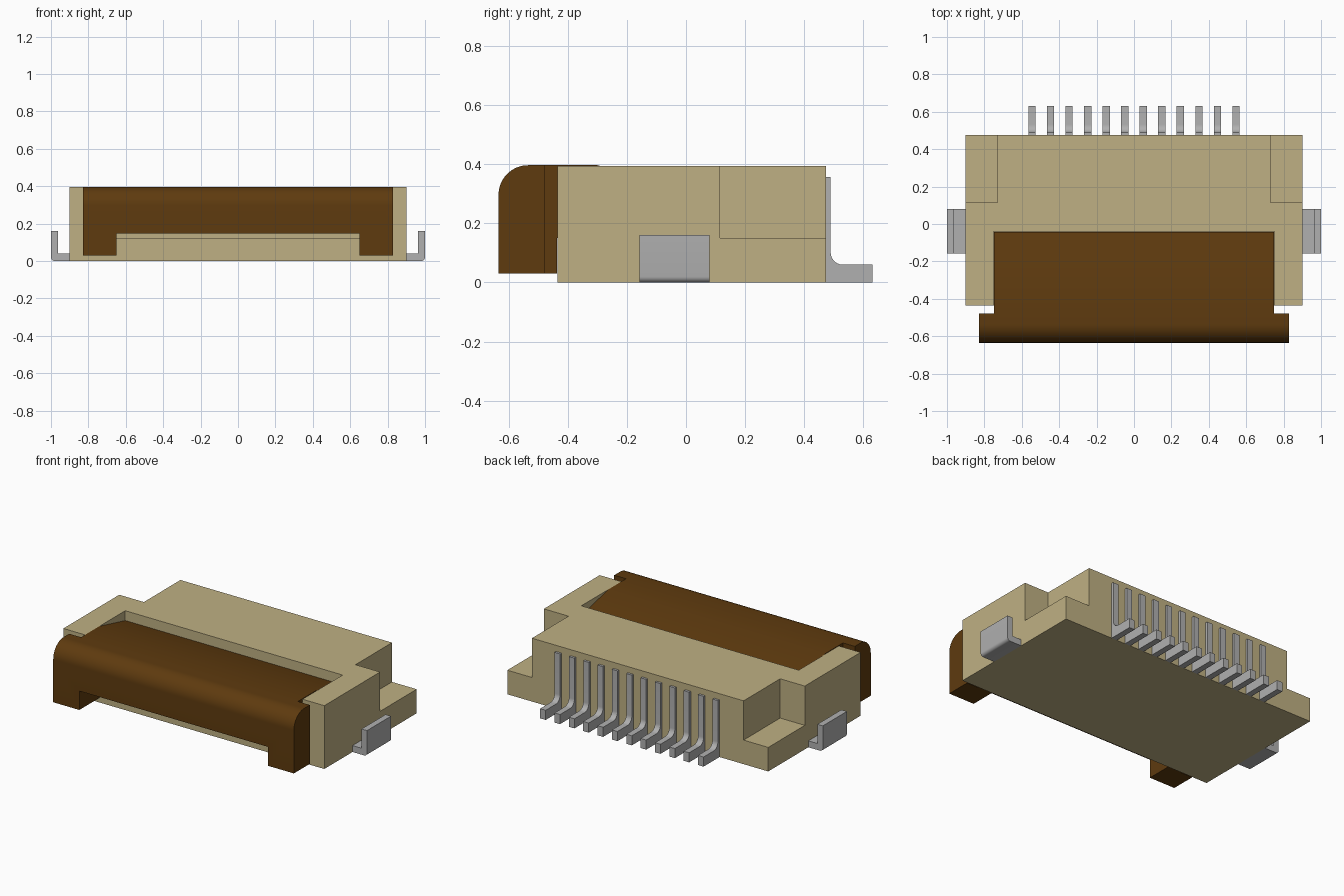
import bpy, bmesh, math
from mathutils import Vector

cube = bpy.data.objects.get("Cube")
if cube:
    bpy.data.objects.remove(cube, do_unlink=True)


def material(name, rgb):
    m = bpy.data.materials.new(name)
    m.use_nodes = True
    m.diffuse_color = (*rgb, 1)
    bsdf = next(n for n in m.node_tree.nodes if n.type == 'BSDF_PRINCIPLED')
    bsdf.inputs["Base Color"].default_value = (*rgb, 1)
    bsdf.inputs["Roughness"].default_value = 0.6
    return m


TAN = material("tan_plastic", (0.52, 0.434, 0.227))
BROWN = material("brown_plastic", (0.113, 0.043, 0.0045))
METAL = material("grey_metal", (0.434, 0.434, 0.434))


def prism(name, profile, lo, hi, mat, axis="X"):
    """Extrude a closed profile along X (points are y, z) or Y (points are x, z)."""
    bm = bmesh.new()
    if axis == "X":
        pts, move = [(lo, a, b) for a, b in profile], Vector((hi - lo, 0, 0))
    else:
        pts, move = [(a, lo, b) for a, b in profile], Vector((0, hi - lo, 0))
    face = bm.faces.new([bm.verts.new(p) for p in pts])
    ext = bmesh.ops.extrude_face_region(bm, geom=[face])
    bmesh.ops.translate(bm, vec=move, verts=[v for v in ext["geom"] if isinstance(v, bmesh.types.BMVert)])
    bmesh.ops.recalc_face_normals(bm, faces=bm.faces)
    mesh = bpy.data.meshes.new(name)
    bm.to_mesh(mesh)
    bm.free()
    obj = bpy.data.objects.new(name, mesh)
    mesh.materials.append(mat)
    bpy.context.collection.objects.link(obj)
    return obj


def box(name, x, y, z, mat):
    return prism(name, [(y[0], z[0]), (y[1], z[0]), (y[1], z[1]), (y[0], z[1])], x[0], x[1], mat)


def activate(obj):
    bpy.ops.object.select_all(action='DESELECT')
    obj.select_set(True)
    bpy.context.view_layer.objects.active = obj


def cut(obj, x, y, z):
    """Remove a box-shaped volume from an object."""
    cutter = box("cutter", x, y, z, obj.data.materials[0])
    cutter.hide_render = True
    mod = obj.modifiers.new("cut", 'BOOLEAN')
    mod.operation, mod.solver, mod.object = 'DIFFERENCE', 'EXACT', cutter
    activate(obj)
    bpy.ops.object.modifier_apply(modifier=mod.name)
    bpy.data.objects.remove(cutter, do_unlink=True)


def smooth(obj):
    activate(obj)
    bpy.ops.object.shade_smooth_by_angle(angle=math.radians(30))


def arc(cx, cz, r, start, end, n=10):
    angles = [math.radians(start + (end - start) * i / n) for i in range(n + 1)]
    return [(cx + r * math.cos(t), cz + r * math.sin(t)) for t in angles]


# Housing with open front pocket and stepped rear corners
housing = box("housing", (-0.9, 0.9), (-0.435, 0.475), (0, 0.395), TAN)
cut(housing, (-0.75, 0.75), (-0.7, -0.04), (0.12, 0.6))
for x in ((-1.1, -0.73), (0.73, 1.1)):
    cut(housing, x, (0.115, 0.7), (0.15, 0.6))

# Sliding latch: rounded front bar, sloping tongue and two end legs
latch_profile = [(-0.635, 0.03), (-0.437, 0.03), (-0.437, 0.15), (-0.042, 0.15),
                 (-0.042, 0.335), (-0.3, 0.397)] + arc(-0.535, 0.297, 0.1, 90, 180, 16)
latch = prism("latch", latch_profile, -0.83, 0.83, BROWN)
for x in ((-1, -0.748), (0.748, 1)):
    cut(latch, x, (-0.478, 0.2), (-0.2, 0.6))
cut(latch, (-0.65, 0.65), (-0.8, 0.2), (-0.2, 0.148))
smooth(latch)

# Row of rear contact pins with filleted feet
pin_profile = [(0.475, 0), (0.632, 0), (0.632, 0.06)] + arc(0.532, 0.102, 0.042, 270, 180) \
    + [(0.49, 0.357), (0.475, 0.357)]
for i in range(12):
    x = (i - 5.5) * 0.099
    smooth(prism(f"contact_pin_{i + 1}", pin_profile, x - 0.019, x + 0.019, METAL))

# Bent solder tabs on both sides
for side, name in ((-1, "right_solder_tab"), (1, "left_solder_tab")):
    tab = [(0.9, 0)] + arc(0.98, 0.02, 0.02, 270, 360, 6) \
        + [(1.0, 0.16), (0.962, 0.16), (0.962, 0.04), (0.9, 0.04)]
    smooth(prism(name, [(side * x, z) for x, z in tab], -0.157, 0.08, METAL, "Y"))
